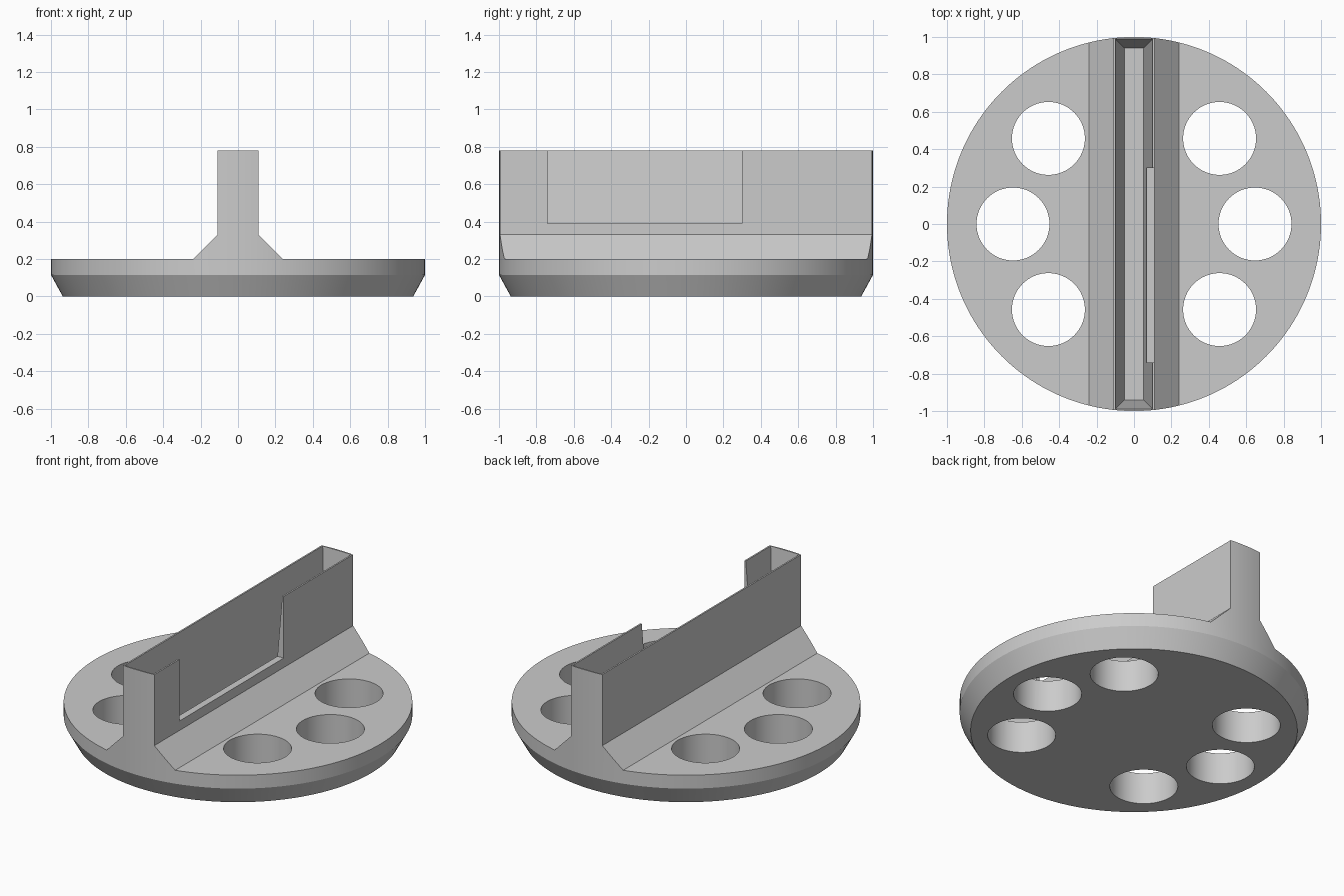
import bpy
import bmesh
import math

cube = bpy.data.objects.get("Cube")
if cube:
    bpy.data.objects.remove(cube)

HEIGHT, DECK = 0.78, 0.2

grey = bpy.data.materials.new("light_grey")
grey.use_nodes = True
colour = (0.6, 0.6, 0.6, 1)
grey.diffuse_color = colour
grey.node_tree.nodes["Principled BSDF"].inputs["Base Color"].default_value = colour


def loft(name, rings):
    """Closed solid through a list of equally long point rings."""
    bm = bmesh.new()
    loops = [[bm.verts.new(p) for p in ring] for ring in rings]
    n = len(loops[0])
    for a, b in zip(loops, loops[1:]):
        for i in range(n):
            j = (i + 1) % n
            bm.faces.new((a[i], a[j], b[j], b[i]))
    bm.faces.new(loops[0])
    bm.faces.new(loops[-1])
    bmesh.ops.recalc_face_normals(bm, faces=bm.faces)
    mesh = bpy.data.meshes.new(name)
    bm.to_mesh(mesh)
    bm.free()
    mesh.materials.append(grey)
    obj = bpy.data.objects.new(name, mesh)
    bpy.context.collection.objects.link(obj)
    return obj


def circle(r, z, n, cx=0, cy=0):
    steps = [2 * math.pi * i / n for i in range(n)]
    return [(cx + r * math.cos(a), cy + r * math.sin(a), z) for a in steps]


def rect(x, y, z):
    return [(-x, -y, z), (x, -y, z), (x, y, z), (-x, y, z)]


# Round body with a chamfered foot, tall enough to hold the rib
body = loft("base_with_slotted_rib", [
    circle(0.937, 0, 160), circle(1, 0.115, 160), circle(1, HEIGHT, 160)])

cutters = []

# Waste either side of the rib, leaving sloped fillets at its foot
waste = [(1.2, DECK), (0.24, DECK), (0.11, 0.33), (0.11, 1), (1.2, 1)]
for side in (-1, 1):
    cutters.append(loft("rib_side_cutter", [
        [(side * x, y, z) for x, z in waste] for y in (-1.2, 1.2)]))

# Tapered slot along the rib, carried on above the rim
over = 1.2
cutters.append(loft("slot_cutter", [
    rect(0.05, 0.94, DECK),
    rect(0.05 + 0.05 * over, 0.94 + 0.05 * over,
         DECK + (HEIGHT - DECK) * over)]))

# Window in the left wall
cutters.append(loft("window_cutter", [
    [(x, y, z) for x, y in ((0, -0.74), (0.3, -0.74), (0.3, 0.3), (0, 0.3))]
    for z in (0.39, 1)]))

# Three through holes each side
for deg in (-45, 0, 45, 135, 180, 225):
    a = math.radians(deg)
    cx, cy = 0.647 * math.cos(a), 0.647 * math.sin(a)
    cutters.append(loft("hole_cutter", [
        circle(0.195, z, 64, cx, cy) for z in (-0.1, 0.5)]))

bpy.ops.object.select_all(action="DESELECT")
body.select_set(True)
bpy.context.view_layer.objects.active = body
for cutter in cutters:
    cutter.hide_render = True
    mod = body.modifiers.new("cut", "BOOLEAN")
    mod.operation = "DIFFERENCE"
    mod.solver = "EXACT"
    mod.object = cutter
    bpy.ops.object.modifier_apply(modifier=mod.name)
    bpy.data.objects.remove(cutter)

bpy.ops.object.shade_smooth_by_angle(angle=math.radians(25))
